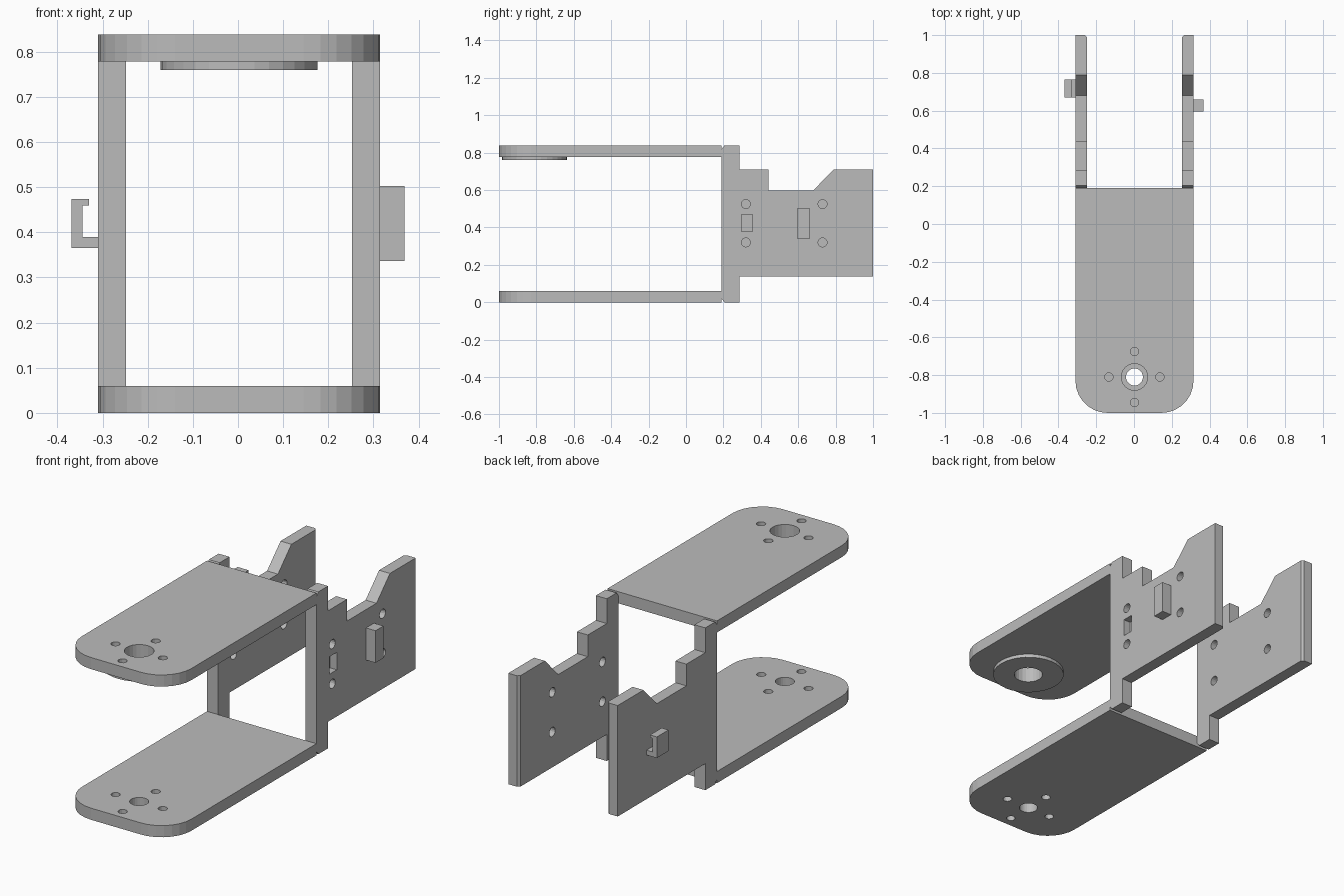
import bpy, bmesh, math
from mathutils import Vector

cube = bpy.data.objects.get("Cube")
if cube:
    bpy.data.objects.remove(cube, do_unlink=True)

grey = bpy.data.materials.new("plain grey")
grey.use_nodes = True
grey.diffuse_color = (0.5, 0.5, 0.5, 1)
grey.node_tree.nodes["Principled BSDF"].inputs["Base Color"].default_value = (0.5, 0.5, 0.5, 1)

LEFT, RIGHT = 0.315, -0.31      # outer faces of the bracket
MID = (LEFT + RIGHT) / 2
THICK = 0.062                   # side panel thickness
PLATE = 0.06                    # arm plate thickness
TOP = 0.838
PIVOT = (MID, -0.81)


def prism(name, points, axis, start, end):
    """Extrude a 2D profile along an axis; the points use the other two axes in order."""
    def place(p, t):
        co = list(p)
        co.insert(axis, t)
        return Vector(co)
    bm = bmesh.new()
    face = bm.faces.new([bm.verts.new(place(p, start)) for p in points])
    new = bmesh.ops.extrude_face_region(bm, geom=[face])["geom"]
    shift = place((0, 0), end - start)
    bmesh.ops.translate(bm, vec=shift, verts=[v for v in new if isinstance(v, bmesh.types.BMVert)])
    bmesh.ops.recalc_face_normals(bm, faces=bm.faces)
    mesh = bpy.data.meshes.new(name)
    bm.to_mesh(mesh)
    bm.free()
    mesh.materials.append(grey)
    obj = bpy.data.objects.new(name, mesh)
    bpy.context.collection.objects.link(obj)
    return obj


def arc(centre, radius, first=0, last=360, steps=24):
    count = steps if last - first == 360 else steps + 1
    angles = [math.radians(first + (last - first) * i / steps) for i in range(count)]
    return [(centre[0] + radius * math.cos(a), centre[1] + radius * math.sin(a)) for a in angles]


def rect(a0, a1, b0, b1):
    return [(a0, b0), (a1, b0), (a1, b1), (a0, b1)]


def cut(obj, profiles, axis, start, end):
    """Cut each profile out of the object, then drop the cutter."""
    bpy.context.view_layer.objects.active = obj
    for profile in profiles:
        cutter = prism("cutter", profile, axis, start, end)
        cutter.hide_render = True
        mod = obj.modifiers.new("hole", "BOOLEAN")
        mod.operation, mod.solver, mod.object = "DIFFERENCE", "EXACT", cutter
        bpy.ops.object.modifier_apply(modifier=mod.name)
        bpy.data.objects.remove(cutter, do_unlink=True)


# Two arm plates with rounded front corners, a pivot hole and four screw holes
R = 0.17
outline = ([(LEFT, 0.19), (RIGHT, 0.19)]
           + arc((RIGHT + R, R - 1), R, 180, 270, 7)
           + arc((LEFT - R, R - 1), R, 270, 360, 7))
screws = [arc(p, 0.022, steps=16) for p in arc(PIVOT, 0.135, steps=4)]
for name, z, bore in (("lower_arm", 0, 0.045), ("upper_arm", TOP - PLATE, 0.07)):
    arm = prism(name, outline, 2, z, z + PLATE)
    cut(arm, screws + [arc(PIVOT, bore)], 2, z - 0.1, z + 0.1)

# Boss disc under the upper arm
boss = prism("pivot_boss", arc(PIVOT, 0.174, steps=32), 2, 0.76, TOP - PLATE)
cut(boss, [arc(PIVOT, 0.07)], 2, 0.7, 0.82)

# Side panels: post at the front, notched plate behind
side = [(0.19, 0.02), (0.205, 0), (0.285, 0), (0.285, 0.137), (1, 0.137), (1, 0.71),
        (0.79, 0.71), (0.68, 0.598), (0.44, 0.598), (0.44, 0.71), (0.285, 0.71),
        (0.285, TOP), (0.205, TOP), (0.19, TOP - 0.02)]
bolts = [arc((y, z), 0.024, steps=16) for y in (0.32, 0.73) for z in (0.32, 0.525)]


def side_panel(name, outer, inner):
    panel = prism(name, side, 0, outer, inner)
    # Chamfer the inner rear edge
    bm = bmesh.new()
    bm.from_mesh(panel.data)
    edges = [e for e in bm.edges
             if all(v.co.y > 0.99 and abs(v.co.x - inner) < 0.001 for v in e.verts)]
    bmesh.ops.bevel(bm, geom=edges, offset=0.012, segments=1, affect="EDGES")
    bm.to_mesh(panel.data)
    bm.free()
    return panel


left_panel = side_panel("left_panel", LEFT, LEFT - THICK)
cut(left_panel, bolts, 0, LEFT - 0.1, LEFT + 0.1)
cut(left_panel, [rect(0.298, 0.356, 0.378, 0.468)], 0, LEFT - 0.04, LEFT + 0.1)

right_panel = side_panel("right_panel", RIGHT, RIGHT + THICK)
cut(right_panel, bolts, 0, RIGHT + 0.03, RIGHT + 0.1)

# Block on the left panel and cable hook on the right panel
prism("left_block", rect(0.595, 0.66, 0.337, 0.503), 0, LEFT, 0.369)
hook = [(RIGHT, 0.365), (RIGHT, 0.39), (-0.345, 0.39), (-0.345, 0.46),
        (-0.33, 0.46), (-0.33, 0.474), (-0.369, 0.474), (-0.369, 0.365)]
prism("right_hook", hook, 1, 0.67, 0.765)
